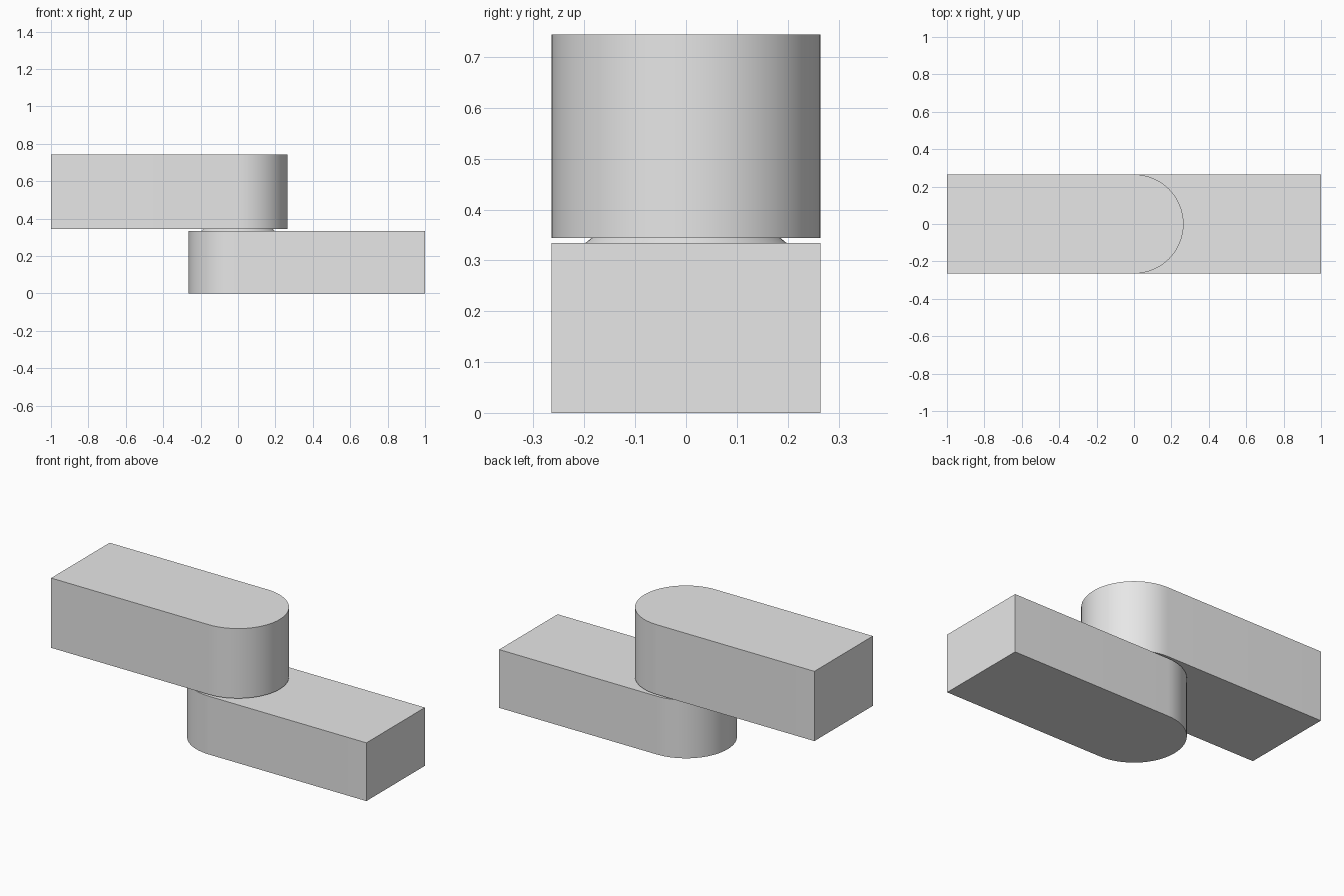
import bpy, bmesh, math

if "Cube" in bpy.data.objects:
    bpy.data.objects.remove(bpy.data.objects["Cube"])

grey = bpy.data.materials.new("light grey")
grey.diffuse_color = (0.8, 0.8, 0.8, 1)
grey.use_nodes = True
grey.node_tree.nodes["Principled BSDF"].inputs["Base Color"].default_value = grey.diffuse_color

R = 0.265       # half width and end radius of the links
SEGMENTS = 32   # steps around each rounded end


def finish(name, bm):
    bmesh.ops.recalc_face_normals(bm, faces=bm.faces)
    mesh = bpy.data.meshes.new(name)
    bm.to_mesh(mesh)
    bm.free()
    mesh.materials.append(grey)
    obj = bpy.data.objects.new(name, mesh)
    bpy.context.collection.objects.link(obj)
    bpy.ops.object.select_all(action='DESELECT')
    obj.select_set(True)
    bpy.context.view_layer.objects.active = obj
    bpy.ops.object.shade_smooth_by_angle(angle=math.radians(30))


def link(name, side, z0, z1):
    """Bar with a square end at x = side and a round end about the pivot."""
    outline = [(side, -R), (side, R)]
    for i in range(SEGMENTS + 1):
        a = math.pi / 2 + math.pi * i / SEGMENTS
        outline.append((side * R * math.cos(a), R * math.sin(a)))
    bm = bmesh.new()
    base = bm.faces.new([bm.verts.new((x, y, z0)) for x, y in outline])
    top = bmesh.ops.extrude_face_region(bm, geom=[base], use_keep_orig=True)
    verts = [g for g in top["geom"] if isinstance(g, bmesh.types.BMVert)]
    bmesh.ops.translate(bm, verts=verts, vec=(0, 0, z1 - z0))
    finish(name, bm)


# Two overlapping links
link("lower_link", 1, 0.0, 0.334)
link("upper_link", -1, 0.344, 0.744)

# Thin tapered spacer at the pivot
bm = bmesh.new()
bmesh.ops.create_cone(bm, cap_ends=True, segments=48,
                      radius1=0.198, radius2=0.186, depth=0.010)
bmesh.ops.translate(bm, verts=bm.verts, vec=(0, 0, 0.339))
finish("pivot_spacer", bm)
